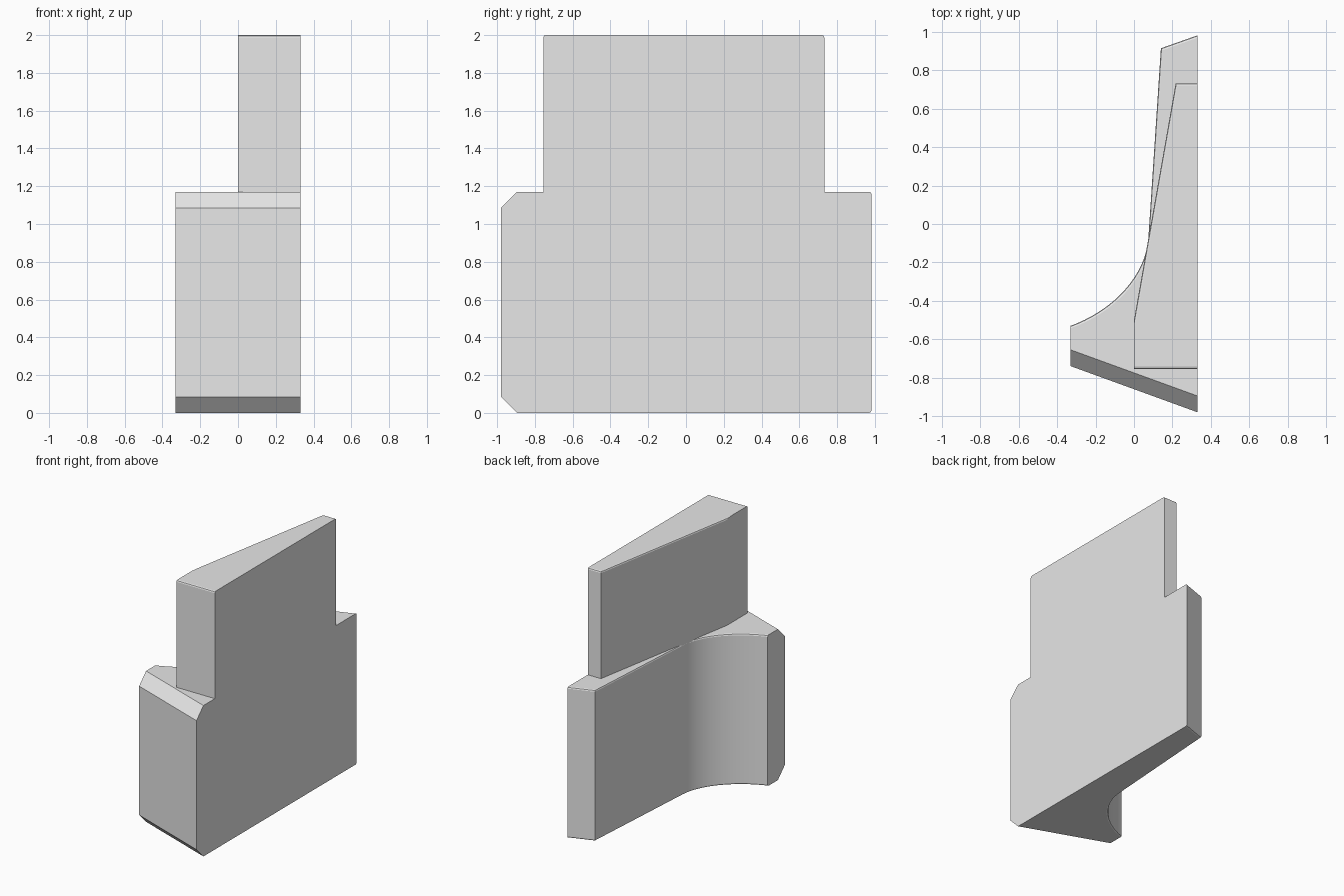
import bpy, bmesh
from mathutils import Vector
from mathutils.geometry import interpolate_bezier

if "Cube" in bpy.data.objects:
    bpy.data.objects.remove(bpy.data.objects["Cube"])

grey = bpy.data.materials.new("plain grey")
grey.diffuse_color = (0.8, 0.8, 0.8, 1)
grey.use_nodes = True
grey.node_tree.nodes["Principled BSDF"].inputs["Base Color"].default_value = grey.diffuse_color


def prism(name, rings, soft_edge, rim=0.012):
    """Stack equal-length (z, outline) rings, cap them, round the chosen rim edges."""
    bm = bmesh.new()
    loops = [[bm.verts.new((x, y, z)) for x, y in pts] for z, pts in rings]
    n = len(loops[0])
    for lo, hi in zip(loops, loops[1:]):
        for i in range(n):
            j = (i + 1) % n
            bm.faces.new((lo[i], lo[j], hi[j], hi[i]))
    bm.faces.new(loops[0][::-1])
    bm.faces.new(loops[-1])
    bmesh.ops.recalc_face_normals(bm, faces=bm.faces)
    edges = [bm.edges.get((lp[i], lp[(i + 1) % n]))
             for k, lp in ((0, loops[0]), (1, loops[-1]))
             for i in range(n) if soft_edge(k, i)]
    bmesh.ops.bevel(bm, geom=edges, offset=rim, segments=2, profile=0.5, affect='EDGES')
    mesh = bpy.data.meshes.new(name)
    bm.to_mesh(mesh)
    bm.free()
    mesh.materials.append(grey)
    ob = bpy.data.objects.new(name, mesh)
    bpy.context.collection.objects.link(ob)
    return ob


# Lower body: slanted front with chamfers, concave sweep on the left, thin rear wall
sweep = [(p.x, p.y) for p in interpolate_bezier(
    Vector((-0.33, -0.53, 0)), Vector((-0.10, -0.446, 0)),
    Vector((0.063, -0.262, 0)), Vector((0.075, -0.07, 0)), 20)]
back = [(0.14, 0.915), (0.33, 0.982)]
front = [(0.33, -0.98), (-0.33, -0.74)]
inset = [(x, y + 0.085) for x, y in front]
full, cap = front + sweep + back, inset + sweep + back
last = len(full) - 1
body = prism("lower_body", [(0, cap), (0.085, full), (1.085, full), (1.17, cap)],
             lambda k, i: 2 <= i < last)

# Upper block: tapered slab flush with the flat right side
slab = [(0.33, -0.755), (0, -0.755), (0, -0.5), (0.217, 0.732), (0.33, 0.732)]
upper = prism("upper_block", [(1.16, slab), (2.0, slab)],
              lambda k, i: k == 1 and i in (0, 2, 3))

# Fuse the two so the flat side is one continuous surface
mod = body.modifiers.new("join_upper", 'BOOLEAN')
mod.operation, mod.solver, mod.object = 'UNION', 'EXACT', upper
bpy.context.view_layer.objects.active = body
body.select_set(True)
bpy.ops.object.modifier_apply(modifier=mod.name)
bpy.data.objects.remove(upper)
body.name = "stepped_block"
bpy.ops.object.shade_smooth_by_angle(angle=0.35)
